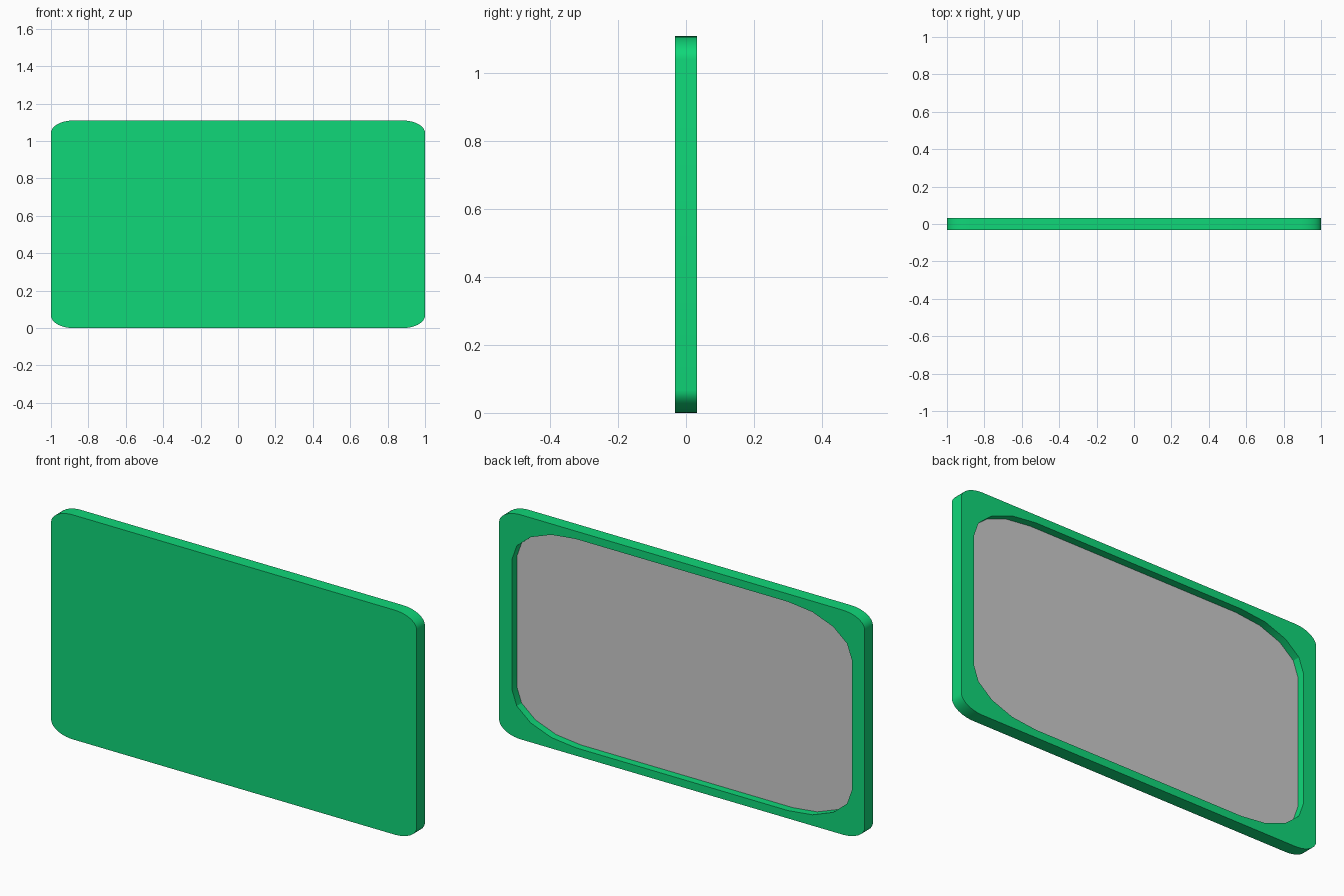
import bpy, bmesh
from math import sin, cos, pi

if "Cube" in bpy.data.objects:
    bpy.data.objects.remove(bpy.data.objects["Cube"])

W, H, T = 1.0, 1.11, 0.032      # half width, height, half thickness
FLOOR = -0.006                  # depth of the grey panel's visible face


def outline(hw, hh, rx, rz, seg):
    """Rounded rectangle with elliptical corners, centred on mid height."""
    pts = []
    for q, (sx, sz) in enumerate([(1, 1), (-1, 1), (-1, -1), (1, -1)]):
        for i in range(seg + 1):
            a = (q + i / seg) * pi / 2
            pts.append((sx * (hw - rx) + rx * cos(a),
                        H / 2 + sz * (hh - rz) + rz * sin(a)))
    return pts


def slab(name, pts, y0, y1, mat=None):
    """Extrude an x-z outline from y0 to y1."""
    bm = bmesh.new()
    face = bm.faces.new([bm.verts.new((x, y0, z)) for x, z in pts])
    ext = bmesh.ops.extrude_face_region(bm, geom=[face], use_keep_orig=True)
    verts = [v for v in ext["geom"] if isinstance(v, bmesh.types.BMVert)]
    bmesh.ops.translate(bm, verts=verts, vec=(0, y1 - y0, 0))
    bmesh.ops.recalc_face_normals(bm, faces=bm.faces[:])
    me = bpy.data.meshes.new(name)
    bm.to_mesh(me)
    bm.free()
    ob = bpy.data.objects.new(name, me)
    bpy.context.collection.objects.link(ob)
    if mat:
        me.materials.append(mat)
    return ob


green = bpy.data.materials.new("green")
green.diffuse_color = (0.005, 0.68, 0.19, 1)
green.use_nodes = True
green.node_tree.nodes["Principled BSDF"].inputs["Base Color"].default_value = green.diffuse_color

inner = outline(0.93, 0.93 * H / 2, 0.35, 0.195, 4)

# Green plate with a recess cut into its back
plate = slab("plate", outline(W, H / 2, 0.12, 0.067, 10), -T, T, green)
cutter = slab("recess_cutter", inner, FLOOR - 0.004, T + 0.1, green)
cutter.hide_render = True
cut = plate.modifiers.new("recess", 'BOOLEAN')
cut.operation = 'DIFFERENCE'
cut.solver = 'EXACT'
cut.object = cutter
bpy.context.view_layer.objects.active = plate
plate.select_set(True)
bpy.ops.object.modifier_apply(modifier=cut.name)
bpy.data.objects.remove(cutter)
bpy.ops.object.shade_smooth_by_angle(angle=0.52)

# Grey panel lying on the recess floor
slab("back_panel", inner, FLOOR - 0.004, FLOOR)
